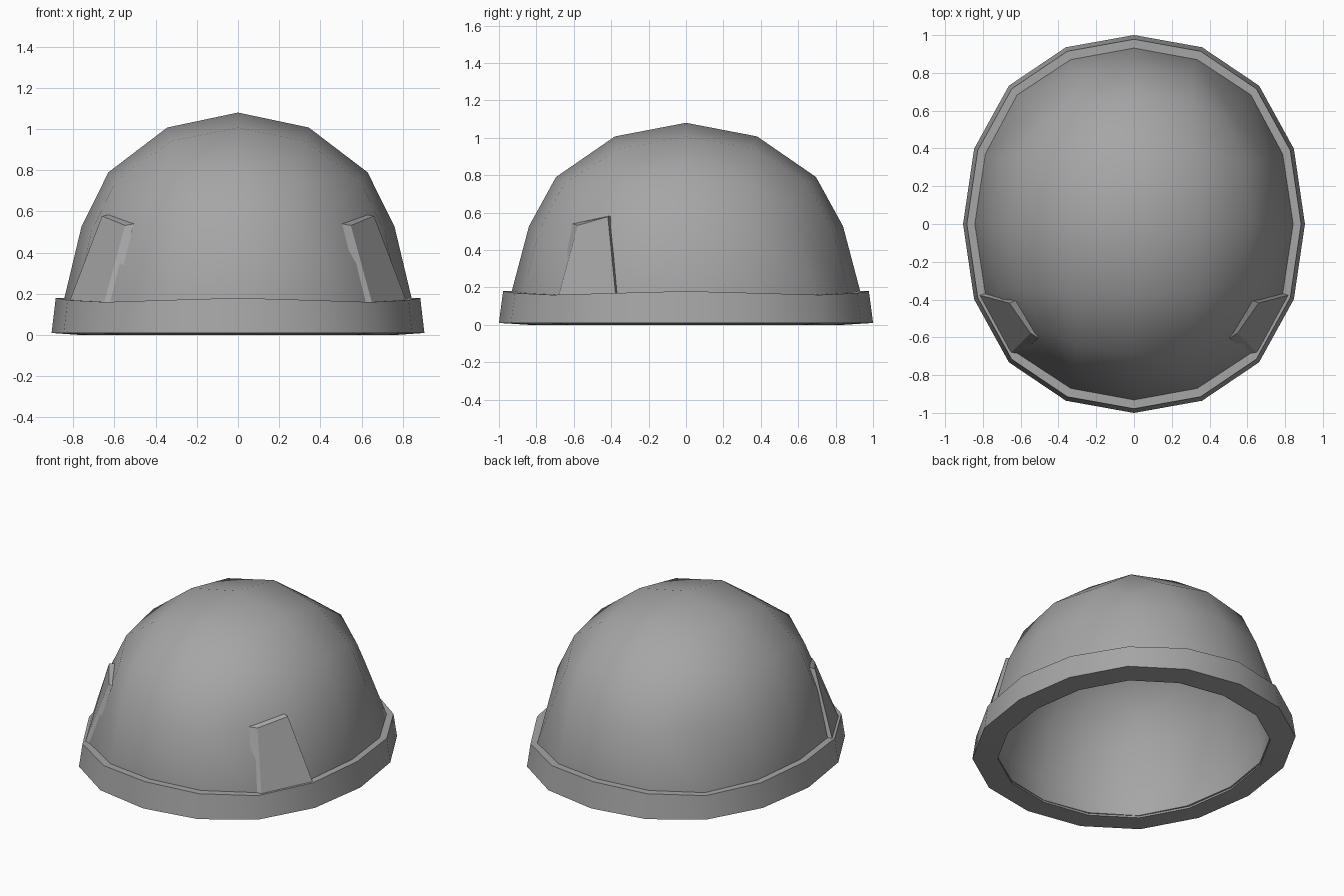
import bpy, bmesh, math
from mathutils import Vector

cube = bpy.data.objects.get("Cube")
if cube:
    bpy.data.objects.remove(cube, do_unlink=True)

grey = bpy.data.materials.new("matte grey")
grey.use_nodes = True
grey.diffuse_color = (0.38, 0.38, 0.38, 1)
grey.node_tree.nodes["Principled BSDF"].inputs["Base Color"].default_value = grey.diffuse_color

HALF_X, HALF_Y = 0.845, 0.934


def finish(bm, name):
    bmesh.ops.recalc_face_normals(bm, faces=bm.faces)
    mesh = bpy.data.meshes.new(name)
    bm.to_mesh(mesh)
    bm.free()
    mesh.materials.append(grey)
    obj = bpy.data.objects.new(name, mesh)
    bpy.context.collection.objects.link(obj)
    return obj


def activate(obj):
    bpy.ops.object.select_all(action="DESELECT")
    obj.select_set(True)
    bpy.context.view_layer.objects.active = obj


def smooth(obj, degrees):
    activate(obj)
    bpy.ops.object.shade_smooth_by_angle(angle=math.radians(degrees))


def lerp_table(table, t):
    for (a, va), (b, vb) in zip(table, table[1:]):
        if t <= b:
            return va + (vb - va) * (t - a) / (b - a)
    return table[-1][1]


# Dome: upper half of a rounded cube, stretched to the shell profile
bm = bmesh.new()
bmesh.ops.create_cube(bm, size=2)
dome = finish(bm, "dome")
activate(dome)
dome.modifiers.new("round", "SUBSURF").levels = 2
bpy.ops.object.modifier_apply(modifier="round")

bm = bmesh.new()
bm.from_mesh(dome.data)
unit = max(v.co.z for v in bm.verts)
bmesh.ops.scale(bm, vec=Vector((1, 1, 1)) / unit, verts=bm.verts)
bmesh.ops.delete(bm, geom=[v for v in bm.verts if v.co.z < -0.01], context="VERTS")
equator = sorted((v.co.copy() for v in bm.verts if abs(v.co.z) < 0.01),
                 key=lambda p: math.atan2(p.y, p.x))
heights = [(-0.1, 0.08), (0.4, 0.53), (0.726, 0.79), (1, 1.08)]
widths = [(-0.1, 1), (0, 1), (0.4, 0.965), (0.7, 1.025), (1, 1.025)]
for v in bm.verts:
    x, y, z = v.co
    if abs(abs(x) - abs(y)) < 0.01 and z < 0.65:
        # Corner columns: base, middle row and crown corner
        reach, level = (0.732, 0.165) if z < 0.1 else (0.623, 0.535) if z < 0.5 else (0.587, 0.65)
        v.co = (math.copysign(reach, x) * HALF_X, math.copysign(reach, y) * HALF_Y, level)
    else:
        w = lerp_table(widths, z)
        v.co = (x * HALF_X * w, y * HALF_Y * w, lerp_table(heights, z))

# Lower band of the dome, hidden behind the rim
border = [e for e in bm.edges if e.is_boundary]
new = bmesh.ops.extrude_edge_only(bm, edges=border)["geom"]
for v in new:
    if isinstance(v, bmesh.types.BMVert):
        v.co = (v.co.x * 0.985, v.co.y * 0.985, 0.012)
bmesh.ops.recalc_face_normals(bm, faces=bm.faces)
bm.to_mesh(dome.data)
bm.free()
shell = dome.modifiers.new("shell", "SOLIDIFY")
shell.thickness = 0.072
shell.offset = -1
activate(dome)
bpy.ops.object.modifier_apply(modifier="shell")
smooth(dome, 50)

# Rim: band around the base, dipping slightly at the diagonals
bm = bmesh.new()
rings = []
for factor, z, dip in ((1.071, 0.01, 0), (1.047, 0.18, 0.02), (0.985, 0.18, 0.02), (0.903, 0, 0)):
    ring = []
    for p in equator:
        diagonal = math.sin(2 * math.atan2(p.y, p.x)) ** 2
        f = factor * (1 + 0.008 * diagonal)
        ring.append(bm.verts.new((p.x * HALF_X * f, p.y * HALF_Y * f, z - dip * diagonal)))
    rings.append(ring)
n = len(equator)
for a, b in zip(rings, rings[1:] + rings[:1]):
    for i in range(n):
        j = (i + 1) % n
        bm.faces.new((a[i], a[j], b[j], b[i]))
smooth(finish(bm, "rim"), 40)

# Raised side plates with sloped edges, toward the front
face = [(0.66, -0.418, 0.578), (0.548, -0.578, 0.532), (0.655, -0.685, 0.14), (0.825, -0.375, 0.145)]
base = [(0.615, -0.4, 0.585), (0.505, -0.605, 0.54), (0.605, -0.693, 0.14), (0.775, -0.36, 0.145)]
for side, name in ((1, "left_plate"), (-1, "right_plate")):
    bm = bmesh.new()
    outer, inner = [[bm.verts.new((x * side, y, z)) for x, y, z in loop] for loop in (face, base)]
    bm.faces.new(outer)
    bm.faces.new(inner)
    for i in range(4):
        j = (i + 1) % 4
        bm.faces.new((outer[i], outer[j], inner[j], inner[i]))
    finish(bm, name)
